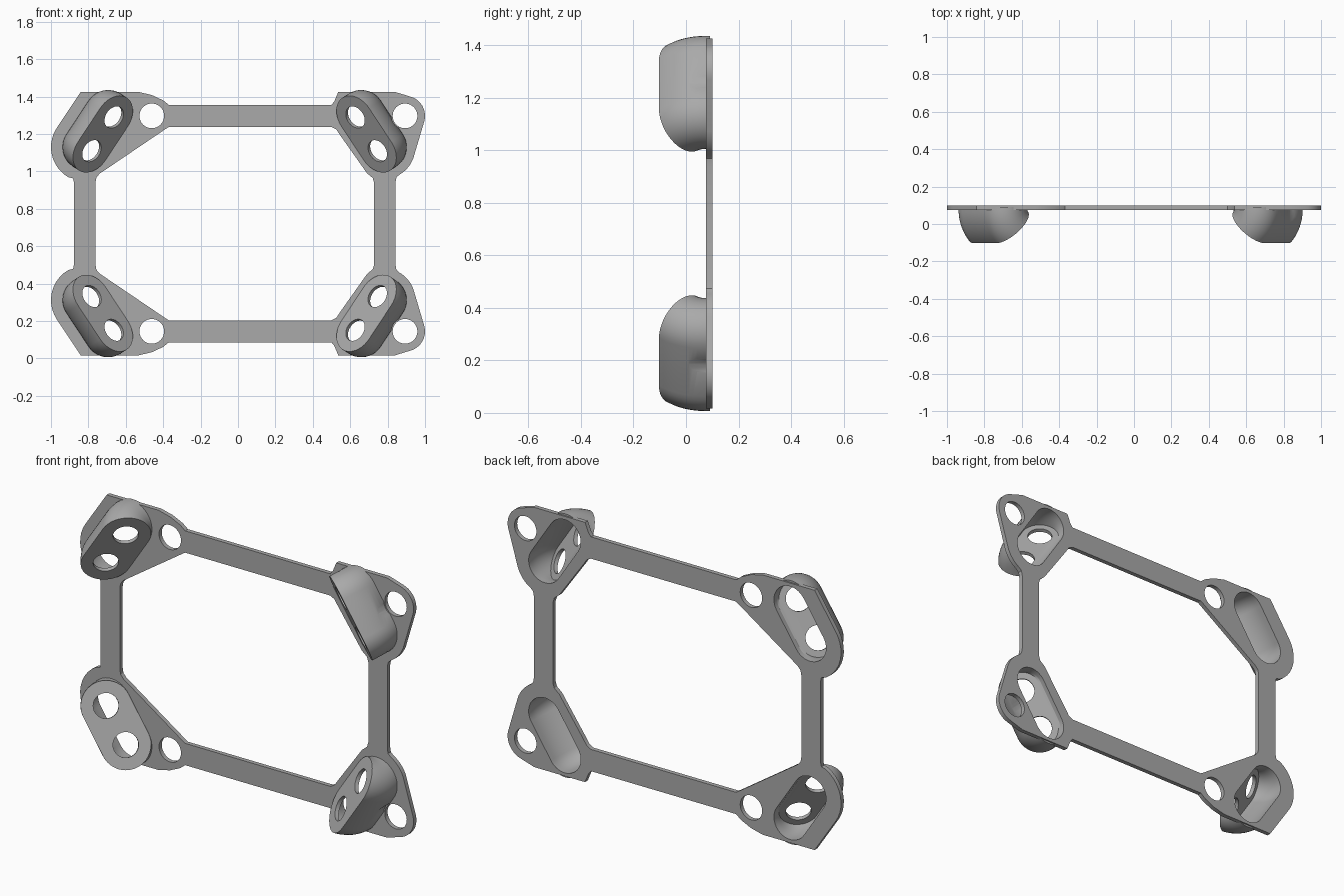
import bpy, bmesh, math
from mathutils import Vector, Matrix

cube = bpy.data.objects.get("Cube")
if cube:
    bpy.data.objects.remove(cube, do_unlink=True)

MID_X, MID_Z = -0.018, 0.721      # mirror lines of the frame
FRONT, BACK = 0.076, 0.1          # plate faces
R, WALL, HALF = 0.125, 0.028, 0.108   # pod radius, wall, half distance of end centres
TILT = math.radians(45)

grey = bpy.data.materials.new("mid grey")
grey.use_nodes = True
grey.diffuse_color = (0.4, 0.4, 0.4, 1)
grey.node_tree.nodes["Principled BSDF"].inputs["Base Color"].default_value = (0.4, 0.4, 0.4, 1)


def arc(cx, cz, r, a0, a1, n=10):
    angles = [math.radians(a0 + (a1 - a0) * i / n) for i in range(n + 1)]
    return [(cx + r * math.cos(a), cz + r * math.sin(a)) for a in angles]


def stadium(r, n=20):
    """Stadium in (across, along) coordinates."""
    return arc(0, HALF, r, 0, 180, n) + arc(0, -HALF, r, 180, 360, n)


def both_halves(points):
    return points + [(x, 2 * MID_Z - z) for x, z in reversed(points)]


def finish(obj):
    obj.data.materials.clear()
    obj.data.materials.append(grey)
    bpy.ops.object.select_all(action='DESELECT')
    obj.select_set(True)
    bpy.context.view_layer.objects.active = obj
    bpy.ops.object.shade_smooth_by_angle(angle=math.radians(30))


def loft(name, layers):
    """Closed solid through equal loops of points."""
    bm = bmesh.new()
    rings = [[bm.verts.new(p) for p in layer] for layer in layers]
    for a, b in zip(rings, rings[1:]):
        for i in range(len(a)):
            j = (i + 1) % len(a)
            bm.faces.new((a[i], a[j], b[j], b[i]))
    bm.faces.new(rings[0])
    bm.faces.new(rings[-1])
    bmesh.ops.recalc_face_normals(bm, faces=bm.faces)
    mesh = bpy.data.meshes.new(name)
    bm.to_mesh(mesh)
    bm.free()
    obj = bpy.data.objects.new(name, mesh)
    bpy.context.collection.objects.link(obj)
    return obj


def cut(obj, cutter):
    cutter.hide_render = True
    mod = obj.modifiers.new("cut", 'BOOLEAN')
    mod.operation, mod.solver, mod.object = 'DIFFERENCE', 'EXACT', cutter
    bpy.context.view_layer.objects.active = obj
    bpy.ops.object.modifier_apply(modifier=mod.name)
    bpy.data.objects.remove(cutter, do_unlink=True)


def cylinder(start, end, r, n=40):
    axis = (end - start).normalized()
    u = axis.orthogonal().normalized()
    v = axis.cross(u)
    ring = [u * a + v * b for a, b in arc(0, 0, r, 0, 360 - 360 / n, n - 1)]
    return loft("cutter", [[start + p for p in ring], [end + p for p in ring]])


class Pod:
    """Local frame of a pod: inward, along, and out of the plate, about its hinge."""
    def __init__(self, sx, sz):
        self.along = Vector((0.55 * sx, 0, 0.835 * sz))
        self.inward = Vector((-0.835 * sx, 0, 0.55 * -sz))
        # the along axis leans towards the middle in x
        self.along.x = -self.along.x
        centre = Vector((MID_X + 0.705 * sx, FRONT, MID_Z + 0.479 * sz))
        self.hinge = centre + self.inward * (R * math.cos(TILT) + 0.003)

    def point(self, across, along, angle=0.0, sink=0.0):
        """Stadium point swung forward about the hinge, pushed back by sink."""
        reach = across - R - 0.003
        out = Vector((0, -1, 0))
        swung = self.inward * math.cos(angle) - out * math.sin(angle)
        normal = out * math.cos(angle) + self.inward * math.sin(angle)
        return self.hinge + swung * reach + self.along * along - normal * sink

    def layers(self, r, base_y, sink, steps=12):
        flat = [self.point(a, b) for a, b in stadium(r)]
        result = [[Vector((p.x, base_y, p.z)) for p in flat]]
        for i in range(steps + 1):
            t = i / steps
            result.append([self.point(a, b, TILT * t, sink * t) for a, b in stadium(r)])
        return result


# pods: stadium cups swung out of the plate, each with two holes in its face
plate_loops = []
hole_z = 1.297
for sx, side in ((1, "left"), (-1, "right")):
    for sz, level in ((1, "upper"), (-1, "lower")):
        pod = Pod(sx, sz)
        body = loft(f"{level}_{side}_pod", pod.layers(R, BACK - 0.008, 0))
        cut(body, loft("cutter", pod.layers(R - WALL, BACK + 0.05, 0.02)))
        for end in (-HALF, HALF):
            cut(body, cylinder(pod.point(0, end, TILT, 0.035), pod.point(0, end, TILT, -0.03), 0.063))
        if sx == 1:   # clearance groove beside the fixing hole
            z = MID_Z + sz * (hole_z - MID_Z)
            cut(body, cylinder(Vector((0.893, 0.15, z)), Vector((0.893, -0.2, z)), 0.0725))
        finish(body)
        opening = [pod.point(a, b) for a, b in stadium(R - WALL)]
        plate_loops.append([(p.x, p.z) for p in opening])

# fixing holes
for x in (-0.461, 0.893):
    for z in (hole_z, 2 * MID_Z - hole_z):
        plate_loops.append(arc(x, z, 0.066, 0, 351, 39))

# outer edge, upper half, from the right rail over the top to the left rail
outer = [(-0.877, 0.94), (-0.882, 0.963)]
outer += arc(-0.814, 1.13, 0.186, 240, 146)
outer += [(-0.841, 1.425), (-0.53, 1.425), (-0.46, 1.408), (-0.40, 1.38), (-0.37, 1.356)]
outer += [(0.5, 1.356), (0.515, 1.375), (0.536, 1.425), (0.84, 1.425)]
outer += arc(0.893, 1.297, 0.107, 75, -15)
outer += arc(0.778, 1.13, 0.17, -20, -60)
outer += [(0.847, 0.968), (0.842, 0.94)]

# inner edge, upper half
inner = [(-0.762, 0.94), (-0.757, 0.968), (-0.74, 0.988), (-0.39, 1.225), (-0.37, 1.238),
         (0.5, 1.238), (0.525, 1.225), (0.545, 1.195), (0.69, 0.99), (0.72, 0.965), (0.728, 0.94)]
plate_loops += [both_halves(outer), both_halves(inner)]

# plate: flat filled outline with openings, given thickness
curve = bpy.data.curves.new("plate_outline", 'CURVE')
curve.dimensions, curve.fill_mode = '2D', 'BOTH'
curve.extrude = (BACK - FRONT) / 2
for loop in plate_loops:
    spline = curve.splines.new('POLY')
    spline.points.add(len(loop) - 1)
    for point, (x, z) in zip(spline.points, loop):
        point.co = (x, z, 0, 1)
    spline.use_cyclic_u = True
outline = bpy.data.objects.new("plate_outline", curve)
bpy.context.collection.objects.link(outline)
mesh = bpy.data.meshes.new_from_object(outline.evaluated_get(bpy.context.evaluated_depsgraph_get()))
bpy.data.objects.remove(outline, do_unlink=True)
mesh.transform(Matrix.Translation((0, (FRONT + BACK) / 2, 0)) @ Matrix.Rotation(math.pi / 2, 4, 'X'))
bm = bmesh.new()
bm.from_mesh(mesh)
bmesh.ops.remove_doubles(bm, verts=bm.verts, dist=0.0001)
bmesh.ops.recalc_face_normals(bm, faces=bm.faces)
bm.to_mesh(mesh)
bm.free()
plate = bpy.data.objects.new("frame_plate", mesh)
bpy.context.collection.objects.link(plate)
finish(plate)
